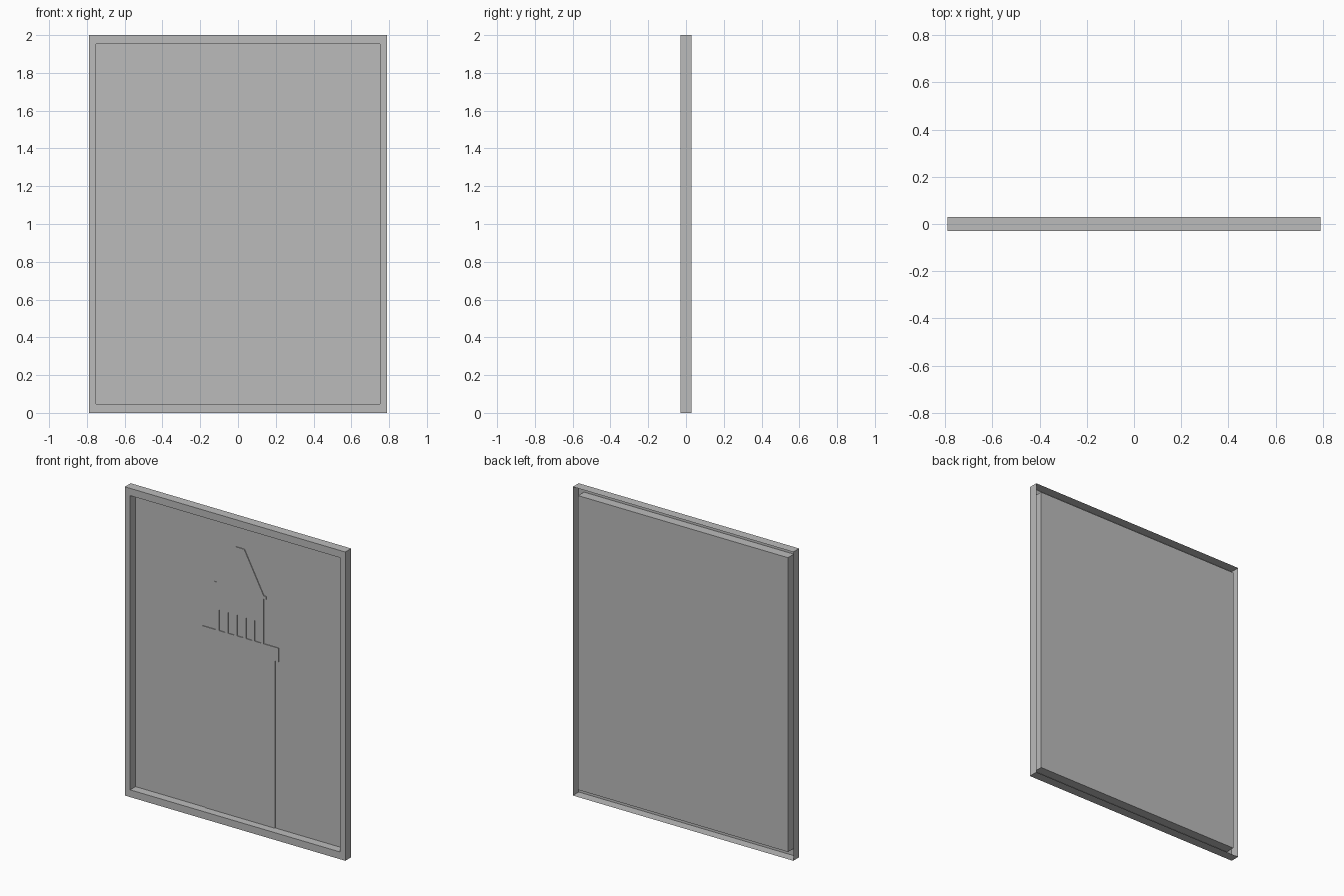
import bpy
import bmesh

if "Cube" in bpy.data.objects:
    bpy.data.objects.remove(bpy.data.objects["Cube"], do_unlink=True)

# Single grey finish
GREY = (0.5, 0.5, 0.5, 1.0)
grey = bpy.data.materials.new("plain_grey")
grey.use_nodes = True
grey.diffuse_color = GREY
grey.node_tree.nodes["Principled BSDF"].inputs["Base Color"].default_value = GREY

HALF_W, HEIGHT, HALF_D = 0.79, 2.0, 0.03
LIP_X, LIP_Z = 0.038, 0.047
PANEL_Y = 0.025
RELIEF = 0.005


def finish(name, bm):
    mesh = bpy.data.meshes.new(name)
    bm.to_mesh(mesh)
    bm.free()
    mesh.materials.append(grey)
    obj = bpy.data.objects.new(name, mesh)
    bpy.context.collection.objects.link(obj)
    return obj


def rect(x0, x1, z0, z1):
    return [(x0, z0), (x1, z0), (x1, z1), (x0, z1)]


def add_plate(bm, outline, front, back):
    """Extrude an outline in x and z from the front to the back depth."""
    face = bm.faces.new([bm.verts.new((x, front, z)) for x, z in outline])
    ext = bmesh.ops.extrude_face_region(bm, geom=[face], use_keep_orig=True)
    verts = [v for v in ext["geom"] if isinstance(v, bmesh.types.BMVert)]
    bmesh.ops.translate(bm, vec=(0, back - front, 0), verts=verts)
    bmesh.ops.recalc_face_normals(bm, faces=bm.faces)


# Frame: folded sheet with outer wall, front lip and inner wall, open behind
outer = rect(-HALF_W, HALF_W, 0, HEIGHT)
inner = rect(-HALF_W + LIP_X, HALF_W - LIP_X, LIP_Z, HEIGHT - LIP_Z)
bm = bmesh.new()
rings = [[bm.verts.new((x, y, z)) for x, z in loop]
         for loop, y in ((outer, HALF_D), (outer, -HALF_D),
                         (inner, -HALF_D), (inner, PANEL_Y))]
for a, b in zip(rings, rings[1:]):
    for k in range(4):
        n = (k + 1) % 4
        bm.faces.new((a[k], a[n], b[n], b[k]))
finish("frame", bm)

# Backing panel closing the inner wall
bm = bmesh.new()
add_plate(bm, inner, PANEL_Y, HALF_D)
finish("back_panel", bm)

# Lighthouse in low relief on the panel
front = PANEL_Y - RELIEF
parts = {
    "tower_relief": [rect(-0.25, 0.25, LIP_Z, 1.13)],
    "balcony_relief": [rect(-0.275, 0.275, 1.13, 1.22)],
    "lantern_relief": [rect(-0.17, 0.17, 1.355, 1.51)],
    "roof_relief": [[(-0.185, 1.51), (0.185, 1.51), (0.17, 1.53),
                     (0.03, 1.795), (-0.03, 1.795), (-0.17, 1.53), (-0.185, 1.53)]],
    "railing_relief": [rect(x, x + 0.02, 1.22, 1.355)
                       for x in (-0.17 + 0.064 * i for i in range(6))],
}
# Square off the right eave to match the left one
parts["roof_relief"][0].insert(2, (0.185, 1.53))
for name, outlines in parts.items():
    bm = bmesh.new()
    for outline in outlines:
        add_plate(bm, outline, front, PANEL_Y)
    finish(name, bm)
